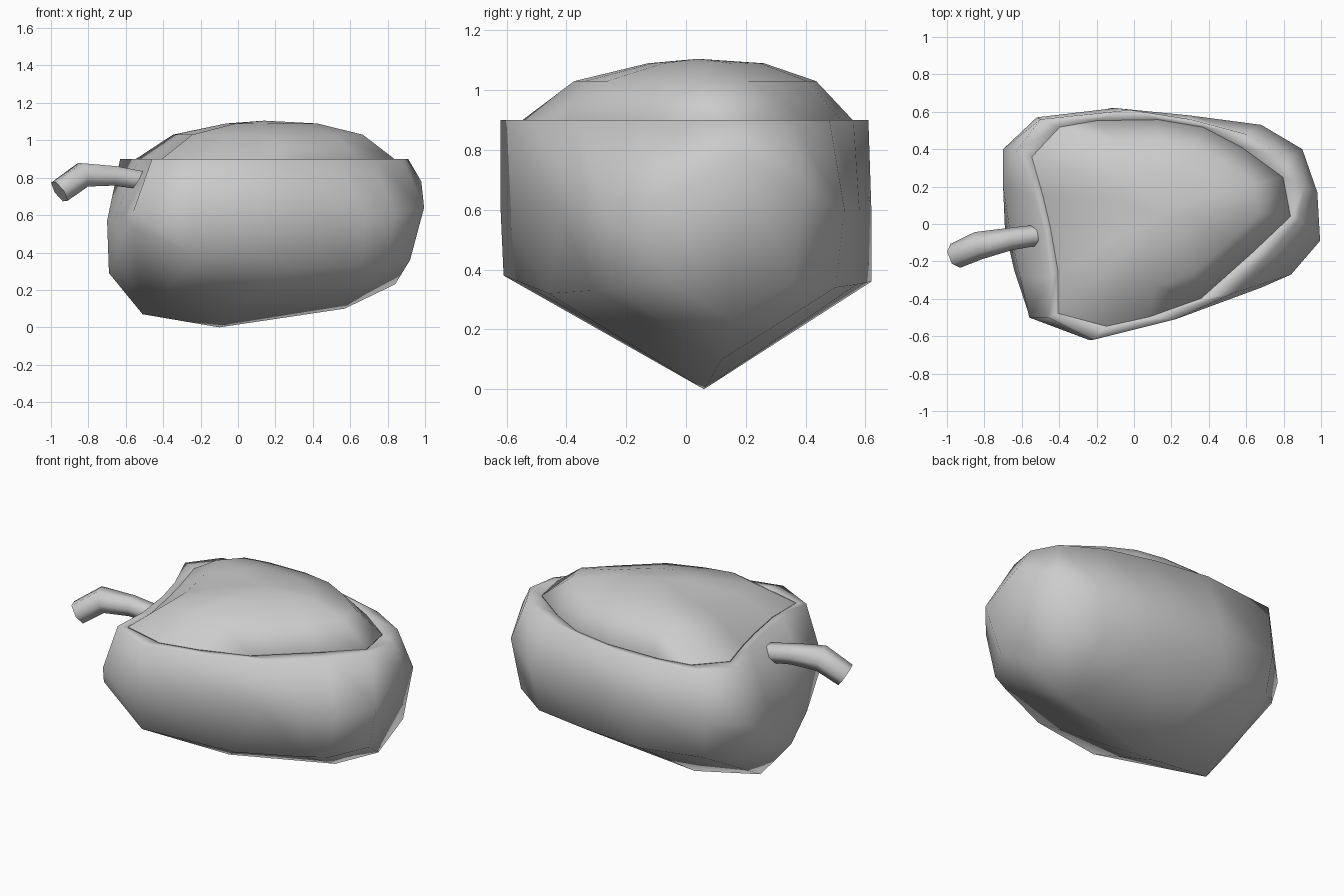
import bpy, bmesh, math
from mathutils import Vector

if "Cube" in bpy.data.objects:
    bpy.data.objects.remove(bpy.data.objects["Cube"])

GREY = (0.6, 0.6, 0.6, 1)
grey = bpy.data.materials.new("plain grey")
grey.use_nodes = True
grey.diffuse_color = GREY
grey.node_tree.nodes["Principled BSDF"].inputs["Base Color"].default_value = GREY


def at_height(outline, z):
    return [Vector((x, y, z)) for x, y in outline]


def scaled(outline, factor, z):
    cx, cy = CENTRE
    return [Vector((cx + (x - cx) * factor, cy + (y - cy) * factor, z)) for x, y in outline]


def add_rings(bm, rings):
    """Skin a list of equal rings, given from top to bottom."""
    loops = [[bm.verts.new(p) for p in ring] for ring in rings]
    for upper, lower in zip(loops, loops[1:]):
        for i in range(len(upper)):
            j = (i + 1) % len(upper)
            bm.faces.new((upper[i], lower[i], lower[j], upper[j]))
    return loops


def smooth(obj, angle):
    bpy.ops.object.select_all(action="DESELECT")
    obj.select_set(True)
    bpy.context.view_layer.objects.active = obj
    bpy.ops.object.shade_smooth_by_angle(angle=math.radians(angle))


def finish(bm, name, angle):
    bmesh.ops.recalc_face_normals(bm, faces=bm.faces)
    mesh = bpy.data.meshes.new(name)
    bm.to_mesh(mesh)
    bm.free()
    mesh.materials.append(grey)
    obj = bpy.data.objects.new(name, mesh)
    bpy.context.collection.objects.link(obj)
    smooth(obj, angle)


# Outlines, counter-clockwise from the right end
CENTRE = (0.2, 0.1)
CUT = 0.9
rim = [(.88, .02), (.91, .2), (.83, .35), (.6, .48), (.3, .56), (-.02, .61), (-.5, .56), (-.63, .39),
       (-.53, .15), (-.48, -.04), (-.45, -.28), (-.46, -.5), (-.22, -.62), (.22, -.51), (.53, -.37), (.72, -.17)]
waist = [(.995, -.09, .64), (.98, .17, .78), (.9, .4, .67), (.68, .53, .6), (.3, .58, .6), (-.1, .62, .6),
         (-.52, .57, .6), (-.7, .4, .57), (-.7, .2, .57), (-.66, -.06, .58), (-.61, -.28, .6), (-.56, -.5, .62),
         (-.24, -.62, .6), (.46, -.42, .6), (.68, -.34, .6), (.84, -.27, .6)]
low = [(.92, -.05, .36), (.84, .15, .23), (.86, .36, .36), (.64, .5, .34), (.3, .57, .35), (-.12, .62, .36),
       (-.5, .54, .37), (-.68, .37, .44), (-.69, .15, .37), (-.69, -.03, .29), (-.64, -.25, .39), (-.56, -.49, .53),
       (-.22, -.61, .38), (.3, -.46, .32), (.66, -.31, .33), (.79, -.25, .34)]
lip = [(.84, .04), (.8, .25), (.58, .41), (.37, .52), (.13, .56), (-.2, .555), (-.4, .52), (-.55, .36),
       (-.49, .15), (-.45, -.02), (-.41, -.25), (-.41, -.48), (-.15, -.55), (.08, -.5), (.36, -.4), (.64, -.15)]

# Outer shell with a flat rim and an inner wall
bm = bmesh.new()
base = add_rings(bm, [scaled(lip, .95, .85), at_height(lip, CUT), at_height(rim, CUT), waist, low])[-1]

# Underside: a short keel that the lowest ring runs down to
keel = [bm.verts.new(p) for p in ((-.51, .01, .07), (-.1, .06, 0), (.57, .12, .1))]


def keel_for(v):
    return keel[0] if v.co.x < -.3 else keel[2] if v.co.x > .4 else keel[1]


for i, a in enumerate(base):
    b = base[(i + 1) % len(base)]
    ka, kb = keel_for(a), keel_for(b)
    bm.faces.new((a, ka, b))
    if ka != kb:
        bm.faces.new((b, ka, kb))
finish(bm, "shell", 100)

# Domed filling inside the rim
bm = bmesh.new()
top = add_rings(bm, [scaled(lip, .35, 1.09), scaled(lip, .73, 1.03), scaled(lip, .995, CUT),
                     scaled(lip, .95, .85)])[0]
peak = bm.verts.new((.14, .04, 1.105))
for i, a in enumerate(top):
    bm.faces.new((peak, a, top[(i + 1) % len(top)]))
finish(bm, "domed_filling", 70)

# Bent stem on the left end
curve = bpy.data.curves.new("stem", "CURVE")
curve.dimensions = "3D"
curve.bevel_depth = 0.06
curve.bevel_resolution = 1
curve.use_fill_caps = True
path = [(-.45, -.05, .775, .9), (-.66, -.08, .81, 1), (-.83, -.115, .815, 1.25), (-.955, -.17, .725, 1.15)]
spline = curve.splines.new("POLY")
spline.points.add(len(path) - 1)
for point, (x, y, z, r) in zip(spline.points, path):
    point.co = (x, y, z, 1)
    point.radius = r
curve.materials.append(grey)
stem = bpy.data.objects.new("stem", curve)
bpy.context.collection.objects.link(stem)
bpy.ops.object.select_all(action="DESELECT")
stem.select_set(True)
bpy.context.view_layer.objects.active = stem
bpy.ops.object.convert(target="MESH")
smooth(bpy.context.object, 75)
